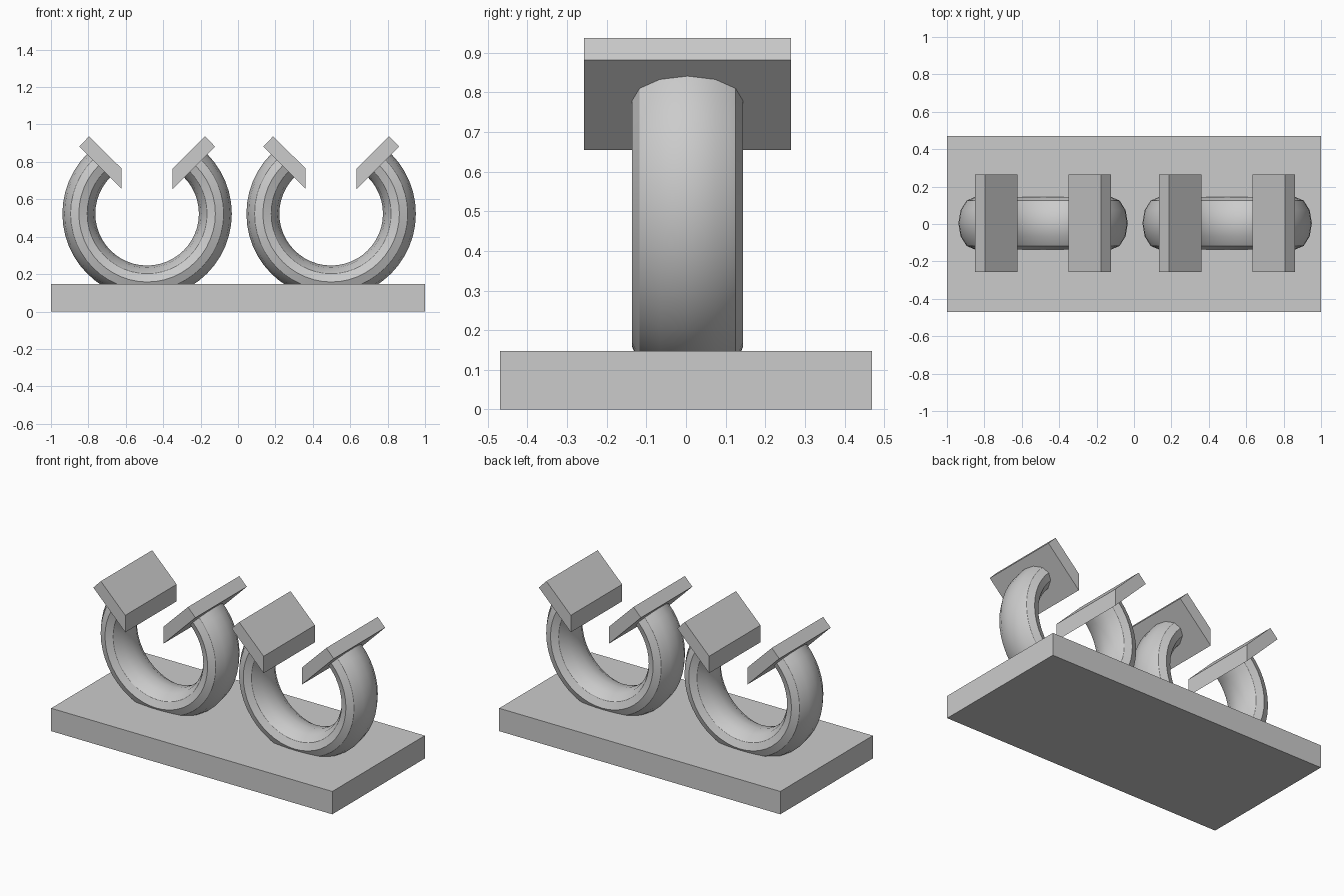
import bpy, bmesh, math
from mathutils import Vector

cube = bpy.data.objects.get("Cube")
if cube:
    bpy.data.objects.remove(cube, do_unlink=True)

GREY = (0.6, 0.6, 0.6, 1)
mat = bpy.data.materials.new("plain grey")
mat.use_nodes = True
mat.diffuse_color = GREY
mat.node_tree.nodes["Principled BSDF"].inputs["Base Color"].default_value = GREY

RING_Z = 0.523
MID_Y = 0.004


def finish(name, bm, location=(0, 0, 0)):
    bmesh.ops.recalc_face_normals(bm, faces=bm.faces)
    mesh = bpy.data.meshes.new(name)
    bm.to_mesh(mesh)
    bm.free()
    mesh.materials.append(mat)
    obj = bpy.data.objects.new(name, mesh)
    obj.location = location
    bpy.context.collection.objects.link(obj)
    return obj


def base_plate():
    bm = bmesh.new()
    bmesh.ops.create_cube(bm, size=1)
    bmesh.ops.scale(bm, vec=(2, 0.94, 0.147), verts=bm.verts)
    finish("base_plate", bm, (0, 0, 0.0735))


def open_ring(name, x):
    """Oval section swept three quarters of a turn, open at the top."""
    bm = bmesh.new()
    section = [(0.365 + 0.088 * math.cos(a), 0.14 * math.sin(a))
               for a in (math.tau * i / 12 for i in range(12))]
    start = math.radians(45)
    verts = [bm.verts.new((r * math.cos(start), y, r * math.sin(start)))
             for r, y in section]
    cap = bm.faces.new(verts)
    bmesh.ops.spin(bm, geom=[cap], cent=(0, 0, 0), axis=(0, 1, 0),
                   angle=math.radians(270), steps=36, use_duplicate=False)
    # Close the starting end where the sweep left it open
    edges = [e for e in bm.edges if e.is_boundary]
    if edges:
        bmesh.ops.holes_fill(bm, edges=edges)
    ring = finish(name, bm, (x, MID_Y, RING_Z))
    bpy.ops.object.select_all(action="DESELECT")
    bpy.context.view_layer.objects.active = ring
    ring.select_set(True)
    bpy.ops.object.shade_smooth_by_angle(angle=math.radians(30))


def guide_flap(name, x, side):
    """Slanted lip with its inner end cut upright."""
    profile = [(0.136, 0.655), (0.363, 0.882), (0.31, 0.937), (0.136, 0.764)]
    bm = bmesh.new()
    face = bm.faces.new([bm.verts.new((side * px, -0.261, z)) for px, z in profile])
    out = bmesh.ops.extrude_face_region(bm, geom=[face])
    bmesh.ops.translate(bm, vec=Vector((0, 0.522, 0)),
                        verts=[g for g in out["geom"] if isinstance(g, bmesh.types.BMVert)])
    finish(name, bm, (x, MID_Y, 0))


base_plate()
for label, x in (("right", -0.486), ("left", 0.498)):
    open_ring(label + "_clip_ring", x)
    guide_flap(label + "_clip_outer_flap", x, math.copysign(1, x))
    guide_flap(label + "_clip_inner_flap", x, -math.copysign(1, x))
